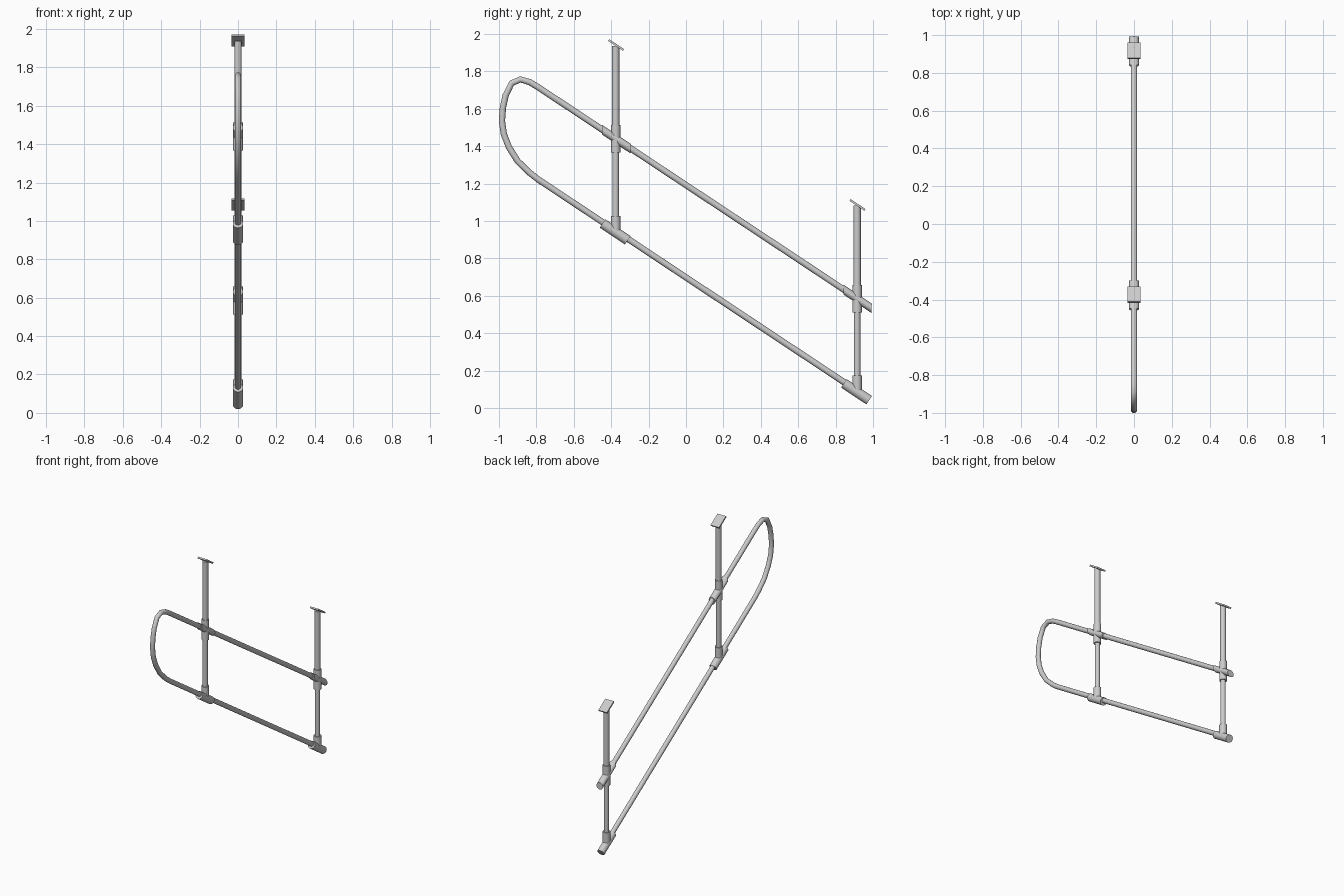
import bpy, math
from mathutils import Vector

if "Cube" in bpy.data.objects:
    bpy.data.objects.remove(bpy.data.objects["Cube"])

SLOPE = -0.663                      # rise of the rails per unit y
ANGLE = math.atan(SLOPE)
DIR = Vector((0, math.cos(ANGLE), math.sin(ANGLE)))


def smooth(obj):
    bpy.ops.object.select_all(action='DESELECT')
    obj.select_set(True)
    bpy.context.view_layer.objects.active = obj
    bpy.ops.object.shade_smooth_by_angle(angle=math.radians(40))


def tube(name, a, b, r, sides=20):
    """Round bar between two points."""
    a, b = Vector(a), Vector(b)
    bpy.ops.mesh.primitive_cylinder_add(vertices=sides, radius=r, depth=(b - a).length,
                                        location=(a + b) / 2)
    o = bpy.context.object
    o.name = name
    o.rotation_euler = (b - a).to_track_quat('Z', 'Y').to_euler()
    smooth(o)
    return o


def sheared_sleeve(name, y0, y1, yc, zc, r):
    """Sleeve following the rail slope, with upright end faces."""
    bpy.ops.mesh.primitive_cylinder_add(vertices=20, radius=r, depth=1)
    o = bpy.context.object
    o.name = name
    for v in o.data.vertices:
        x, h, t = v.co
        y = y0 + (y1 - y0) * (t + 0.5)
        v.co = (x, y, zc + (y - yc) * SLOPE - h)
    smooth(o)


# continuous handrail: top run, rounded return, bottom run
path = [(0.985, 0.540), (-0.79, 1.715), (-0.835, 1.742), (-0.885, 1.757), (-0.932, 1.737),
        (-0.964, 1.672), (-0.979, 1.605), (-0.984, 1.535), (-0.974, 1.465), (-0.947, 1.395),
        (-0.900, 1.320), (-0.835, 1.257), (-0.79, 1.222), (0.96, 0.062)]
cu = bpy.data.curves.new("handrail", 'CURVE')
cu.dimensions = '3D'
cu.bevel_depth = 0.0168
cu.bevel_resolution = 6
cu.use_fill_caps = True
sp = cu.splines.new('POLY')
sp.points.add(len(path) - 1)
for p, (y, z) in zip(sp.points, path):
    p.co = (0, y, z, 1)
tmp = bpy.data.objects.new("handrail_curve", cu)
bpy.context.collection.objects.link(tmp)
bpy.context.view_layer.update()
mesh = bpy.data.meshes.new_from_object(tmp.evaluated_get(bpy.context.evaluated_depsgraph_get()))
bpy.data.objects.remove(tmp)
rail = bpy.data.objects.new("handrail", mesh)
bpy.context.collection.objects.link(rail)
smooth(rail)

# two hanging posts, each with fittings and a mounting plate
for tag, y, z_low in (("upper", -0.376, 0.945), ("lower", 0.915, 0.090)):
    z_mid, z_top = z_low + 0.495, z_low + 0.995
    tube(tag + "_post_bottom", (0, y, z_low), (0, y, z_mid), 0.0175)
    tube(tag + "_post_top", (0, y, z_mid), (0, y, z_top - 0.003), 0.0195)

    # cross fitting on the top rail
    tube(tag + "_cross_sleeve", (0, y, z_mid - 0.073), (0, y, z_mid + 0.073), 0.025)
    sheared_sleeve(tag + "_cross_arm", y - 0.072, min(y + 0.078, 1.0), y, z_mid, 0.026)

    # tee fitting on the bottom rail
    c = Vector((0, y - 0.003, z_low - 0.003))
    tube(tag + "_tee_arm", c - DIR * 0.081, c + DIR * 0.081, 0.027)
    tube(tag + "_tee_sleeve", (0, y, z_low), (0, y, z_low + 0.083), 0.0255)

    # sloped mounting plate
    bpy.ops.mesh.primitive_cube_add(size=1, location=(0, y + 0.002, z_top + 0.001))
    plate = bpy.context.object
    plate.name = tag + "_mounting_plate"
    plate.scale = (0.068, 0.096, 0.011)
    plate.rotation_euler = (ANGLE, 0, 0)
